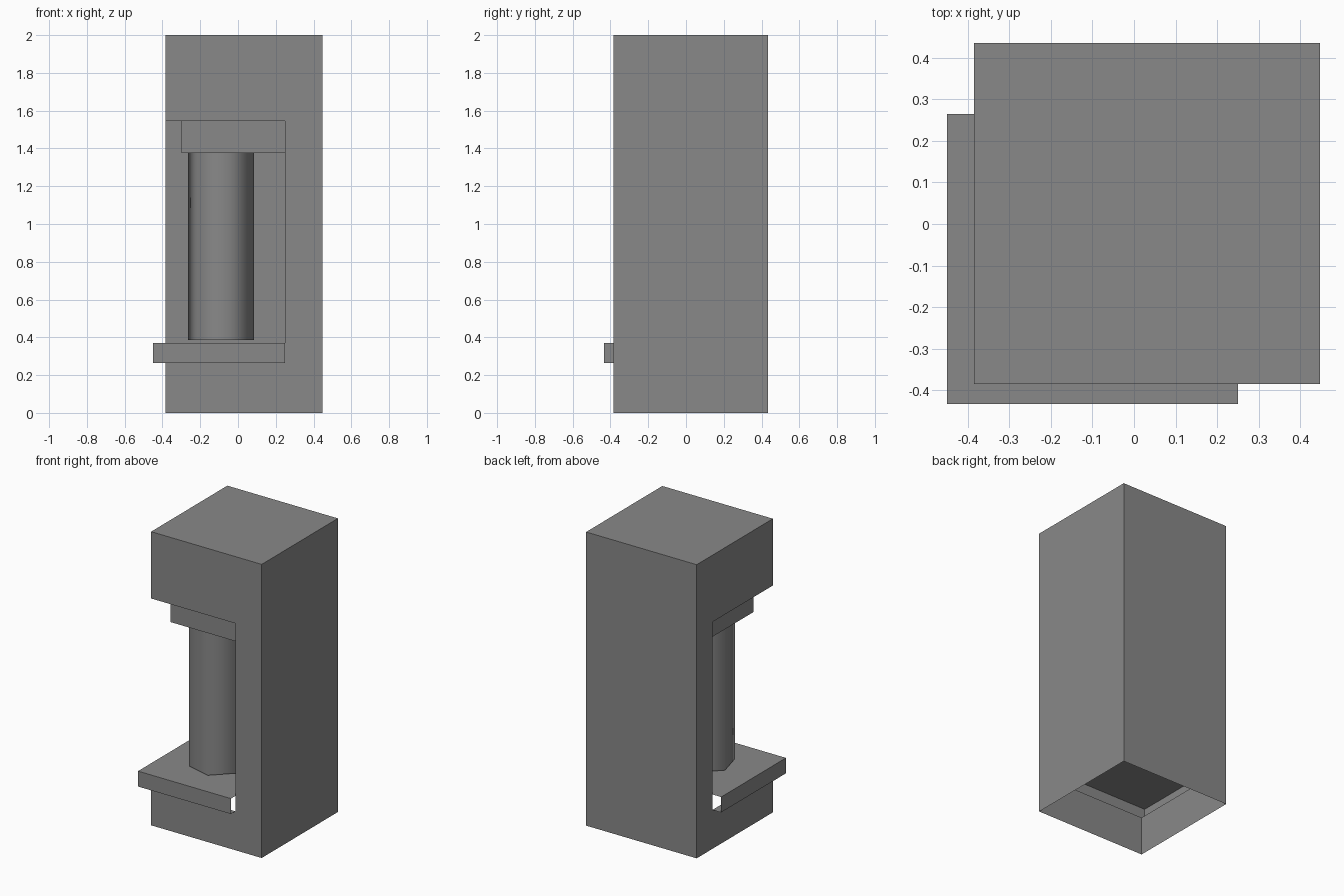
import bpy
import bmesh
from math import radians
from mathutils import Matrix

cube = bpy.data.objects.get("Cube")
if cube:
    bpy.data.objects.remove(cube, do_unlink=True)

grey = bpy.data.materials.new("stone_grey")
grey.use_nodes = True
COLOUR = (0.25, 0.25, 0.25, 1)
grey.diffuse_color = COLOUR
grey.node_tree.nodes["Principled BSDF"].inputs["Base Color"].default_value = COLOUR

# Main limits: outer walls, inner corner of the recess, sill and ceiling heights
NEAR, RIGHT, BACK, TOP = -0.385, 0.448, 0.435, 2.0
IN_X, IN_Y = 0.25, 0.265
SILL, LEDGE_TOP, CEILING = 0.265, 0.37, 1.545


def finish(name, bm, smooth=False):
    bmesh.ops.remove_doubles(bm, verts=bm.verts, dist=0.0001)
    mesh = bpy.data.meshes.new(name)
    for f in bm.faces:
        f.smooth = smooth
    bm.to_mesh(mesh)
    bm.free()
    mesh.materials.append(grey)
    obj = bpy.data.objects.new(name, mesh)
    bpy.context.collection.objects.link(obj)
    return obj


def face(bm, points):
    return bm.faces.new([bm.verts.new(p) for p in points])


def upright(bm, a, b, z0, z1):
    """Vertical wall from a to b; its outside is on the right of a to b."""
    face(bm, [(*a, z0), (*b, z0), (*b, z1), (*a, z1)])


def level(bm, x0, x1, y0, y1, z, up=True):
    points = [(x0, y0, z), (x1, y0, z), (x1, y1, z), (x0, y1, z)]
    face(bm, points if up else points[::-1])


def notched_outline(far, inner):
    """Wall outline with the recess cut out of its near edge."""
    return [(NEAR, 0), (far, 0), (far, TOP), (NEAR, TOP), (NEAR, CEILING),
            (inner, CEILING), (inner, SILL), (NEAR, SILL)]


# Hollow tower, open underneath, with a recess in one corner
bm = bmesh.new()
face(bm, [(x, NEAR, z) for x, z in notched_outline(RIGHT, IN_X)])
face(bm, [(NEAR, y, z) for y, z in reversed(notched_outline(BACK, IN_Y))])
upright(bm, (RIGHT, NEAR), (RIGHT, BACK), 0, TOP)
upright(bm, (RIGHT, BACK), (NEAR, BACK), 0, TOP)
level(bm, NEAR, RIGHT, NEAR, BACK, TOP)
upright(bm, (IN_X, IN_Y), (IN_X, NEAR), SILL, CEILING)
upright(bm, (NEAR, IN_Y), (IN_X, IN_Y), SILL, CEILING)
level(bm, NEAR, IN_X, NEAR, IN_Y, CEILING, up=False)
finish("tower_shell", bm)

# Ledge around the corner, open at its ends and into the tower
LX, LY = -0.45, -0.433
bm = bmesh.new()
level(bm, LX, IN_X, LY, IN_Y, LEDGE_TOP)
upright(bm, (LX, LY), (IN_X, LY), SILL, LEDGE_TOP)
upright(bm, (LX, IN_Y), (LX, LY), SILL, LEDGE_TOP)
level(bm, LX, IN_X, LY, NEAR, SILL, up=False)
level(bm, LX, NEAR, NEAR, IN_Y, SILL, up=False)
finish("ledge", bm)

# Block hanging from the recess ceiling
EDGE, BLOCK_BASE = -0.3, 1.375
bm = bmesh.new()
upright(bm, (EDGE, EDGE), (IN_X, EDGE), BLOCK_BASE, CEILING)
upright(bm, (EDGE, IN_Y), (EDGE, EDGE), BLOCK_BASE, CEILING)
level(bm, EDGE, IN_X, EDGE, IN_Y, BLOCK_BASE, up=False)
finish("column_capital", bm)

# Six-sided, smooth-shaded column
BASE = 0.385
bm = bmesh.new()
bmesh.ops.create_cone(bm, cap_ends=False, segments=6, radius1=0.18, radius2=0.18,
                      depth=BLOCK_BASE - BASE,
                      matrix=Matrix.Translation((-0.09, -0.09, (BLOCK_BASE + BASE) / 2))
                      @ Matrix.Rotation(radians(45), 4, "Z"))
# Turn so that one edge points at the open corner
edge = min((v.co.xy.dot((1, 1)) for v in bm.verts))
if not any(abs(v.co.x - v.co.y) < 0.001 and v.co.x < -0.1 for v in bm.verts):
    bmesh.ops.rotate(bm, verts=bm.verts, cent=(-0.09, -0.09, 0),
                     matrix=Matrix.Rotation(radians(30), 3, "Z"))
bmesh.ops.recalc_face_normals(bm, faces=bm.faces)
finish("column", bm, smooth=True)
